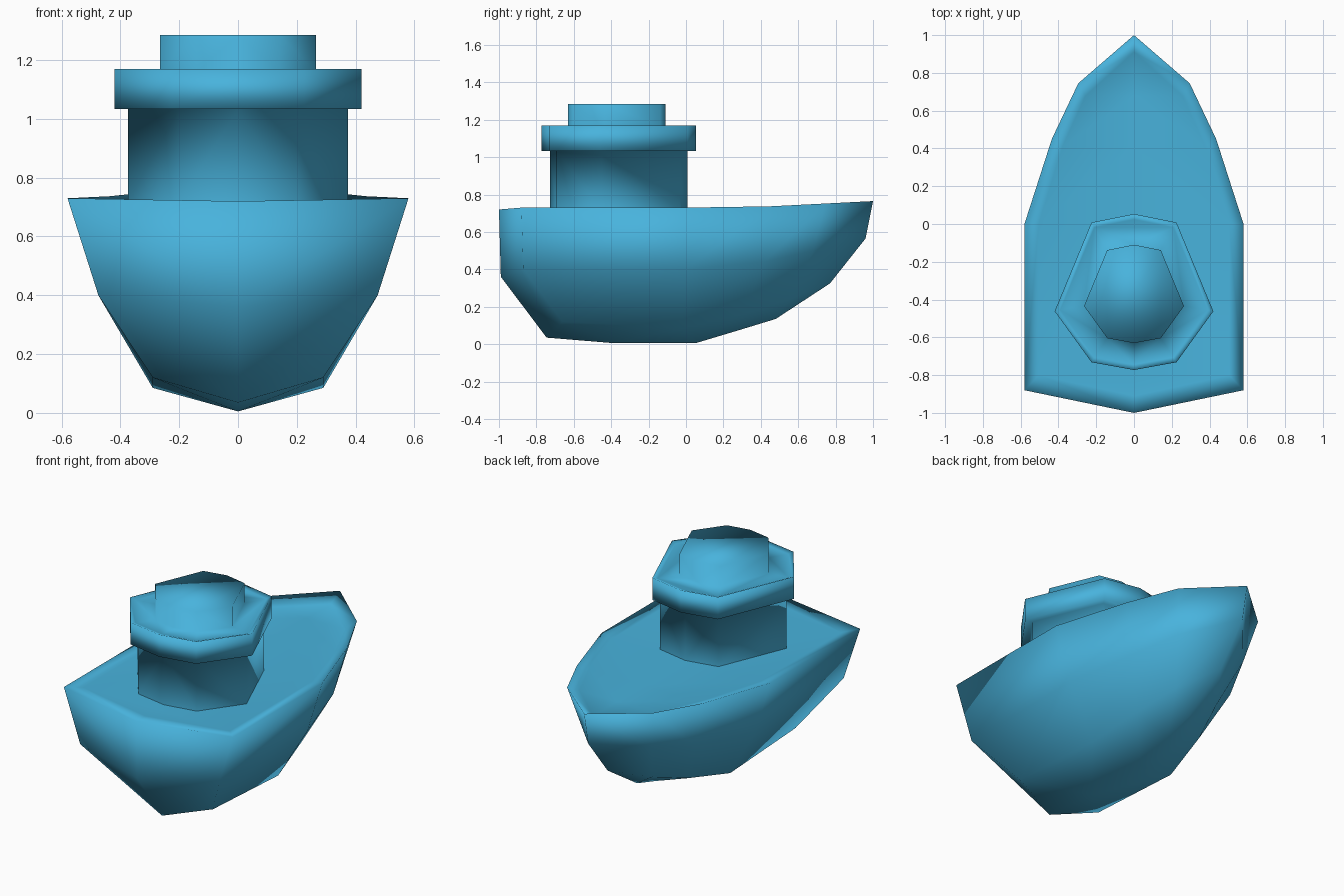
import bpy
import bmesh
from mathutils import Matrix

cube = bpy.data.objects.get("Cube")
if cube:
    bpy.data.objects.remove(cube, do_unlink=True)

# Single paint colour for the whole boat
paint = bpy.data.materials.new("sea_blue")
paint.use_nodes = True
colour = (0.065, 0.45, 0.72, 1.0)
paint.diffuse_color = colour
paint.node_tree.nodes["Principled BSDF"].inputs["Base Color"].default_value = colour


def loft_half(name, levels, cap_top=False):
    """Skin matching rows of points on the +x side, then mirror them across x."""
    bm = bmesh.new()
    rows = [[bm.verts.new(point) for point in level] for level in levels]
    for lower, upper in zip(rows, rows[1:]):
        for i in range(len(lower) - 1):
            bm.faces.new((lower[i], lower[i + 1], upper[i + 1], upper[i]))
    if cap_top:
        bm.faces.new(rows[-1])
    bmesh.ops.remove_doubles(bm, verts=bm.verts[:], dist=0.001)
    geometry = bm.verts[:] + bm.edges[:] + bm.faces[:]
    bmesh.ops.mirror(bm, geom=geometry, matrix=Matrix.Identity(4),
                     merge_dist=0.001, axis='X')
    # Join the two halves of the cap into one clean face
    if cap_top:
        seam = [e for e in bm.edges
                if len(e.link_faces) == 2
                and all(abs(v.co.x) < 0.001 for v in e.verts)
                and abs(e.verts[0].co.z - e.verts[1].co.z) < 0.001]
        bmesh.ops.dissolve_edges(bm, edges=seam, use_verts=False)
    bmesh.ops.recalc_face_normals(bm, faces=bm.faces[:])
    for face in bm.faces:
        face.smooth = True
    mesh = bpy.data.meshes.new(name)
    bm.to_mesh(mesh)
    bm.free()
    mesh.materials.append(paint)
    boat_part = bpy.data.objects.new(name, mesh)
    bpy.context.collection.objects.link(boat_part)
    return boat_part


# Hull: each row runs from the stern around one side to the bow
keel = [(0, -.745, .035), (0, -.38, .005), (0, .05, .005),
        (0, .3, .08), (0, .48, .135), (0, .77, .325)]
bilge = [(0, -.745, .035), (.29, -.66, .12), (.29, -.02, .085),
         (.23, .3, .16), (.15, .55, .24), (0, .77, .325)]
side = [(0, -.99, .36), (.475, -.87, .4), (.475, 0, .4),
        (.36, .42, .44), (.24, .68, .5), (0, .96, .565)]
gunwale = [(0, -1, .72), (.58, -.88, .73), (.58, 0, .73),
           (.435, .45, .737), (.295, .745, .752), (0, 1, .765)]

# Deck: a shallow well inside the gunwale, closed along the centre line
deck_height = .717
deck_edge = [(x * .87, y * .91, deck_height) for x, y, z in gunwale]
deck_centre = [(0, y, z) for x, y, z in deck_edge]
loft_half("hull", [keel, bilge, side, gunwale, deck_edge, deck_centre])

# Deckhouse: one eight-sided outline, repeated at several sizes
outline = [(0, .413), (.225, .368), (.42, -.102), (.225, -.372), (0, -.413)]


def ring(scale, height, centre=-.36):
    return [(x * scale, centre + y * scale, height) for x, y in outline]


# Cabin walls, overhanging roof with a slight rim, and the raised top
loft_half("deckhouse", [
    ring(.89, deck_height),
    ring(.89, 1.033),
    ring(1, 1.033),
    ring(1, 1.17),
    ring(.93, 1.16),
    ring(.63, 1.16, -.37),
    ring(.63, 1.285, -.37),
], cap_top=True)
